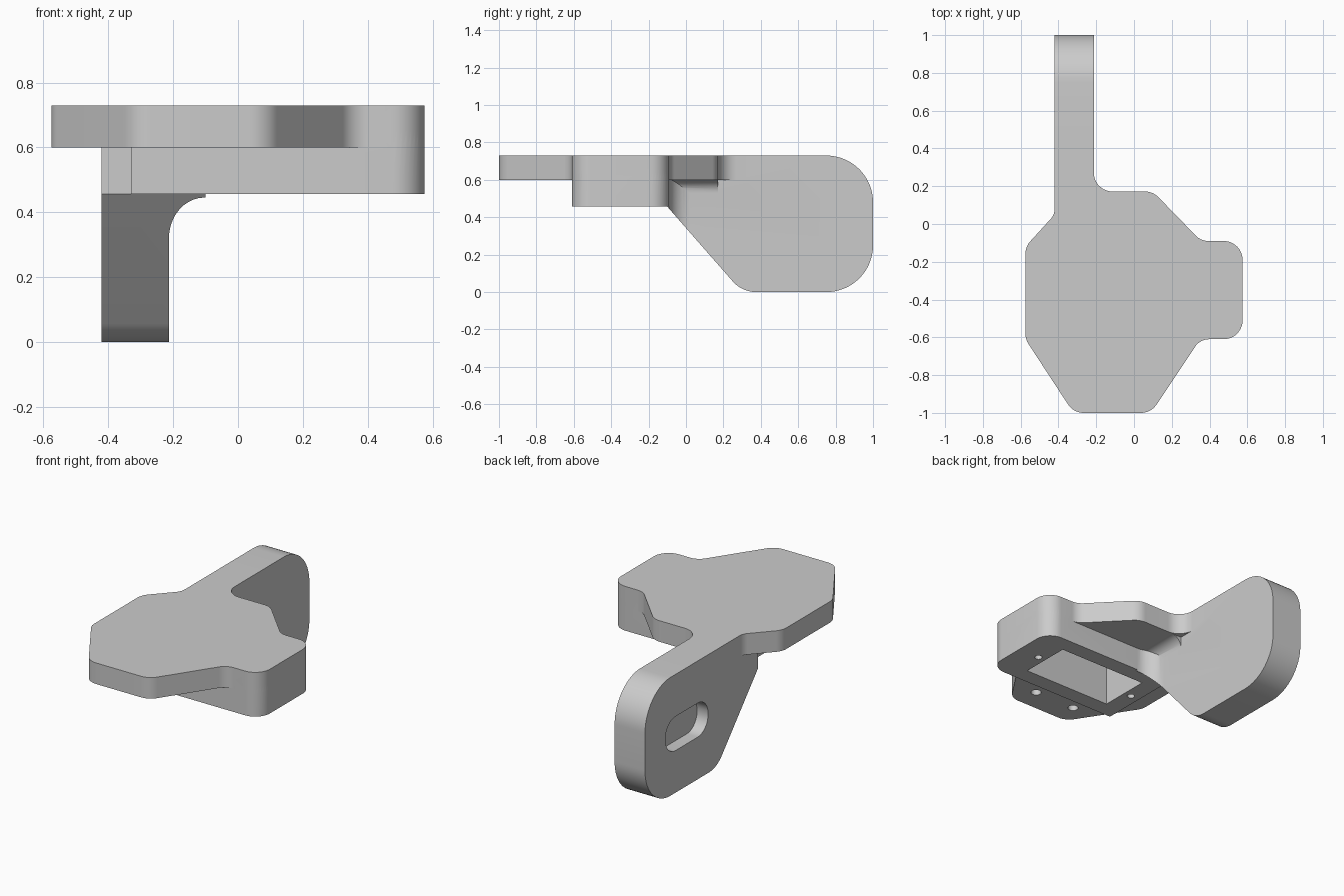
import bpy, bmesh, math
from mathutils import Vector

if "Cube" in bpy.data.objects:
    bpy.data.objects.remove(bpy.data.objects["Cube"])


def rounded(points, seg=10):
    """Polygon outline from (u, v, corner radius) entries."""
    out, n = [], len(points)
    for i, (u, v, r) in enumerate(points):
        p = Vector((u, v))
        if r == 0:
            out.append(p)
            continue
        a = (Vector(points[i - 1][:2]) - p).normalized()
        b = (Vector(points[(i + 1) % n][:2]) - p).normalized()
        half = a.angle(b) / 2
        c = p + (a + b).normalized() * (r / math.sin(half))
        d = r / math.tan(half)
        s, e = p + a * d - c, p + b * d - c
        total = s.angle(e)
        for k in range(seg + 1):
            t = k / seg
            out.append(c + (s * math.sin((1 - t) * total) + e * math.sin(t * total)) / math.sin(total))
    return out


def prism(name, outline, lo, hi, axis='Z'):
    """Extrude an outline: Z uses (x, y), X uses (y, z), Y uses (x, z)."""
    put = {'Z': lambda u, v, w: (u, v, w),
           'X': lambda u, v, w: (w, u, v),
           'Y': lambda u, v, w: (u, w, v)}[axis]
    bm = bmesh.new()
    f = bm.faces.new([bm.verts.new(put(p[0], p[1], lo)) for p in outline])
    ext = bmesh.ops.extrude_face_region(bm, geom=[f])['geom']
    move = Vector(put(0, 0, hi - lo))
    bmesh.ops.translate(bm, vec=move, verts=[g for g in ext if isinstance(g, bmesh.types.BMVert)])
    bmesh.ops.recalc_face_normals(bm, faces=bm.faces)
    me = bpy.data.meshes.new(name)
    bm.to_mesh(me)
    bm.free()
    ob = bpy.data.objects.new(name, me)
    bpy.context.collection.objects.link(ob)
    return ob


def combine(target, other, operation):
    m = target.modifiers.new(operation.title(), 'BOOLEAN')
    m.operation, m.solver, m.object = operation, 'EXACT', other
    bpy.context.view_layer.objects.active = target
    bpy.ops.object.modifier_apply(modifier=m.name)
    bpy.data.objects.remove(other)


def circle(x, y, r, n=32):
    return [(x + r * math.cos(2 * math.pi * i / n), y + r * math.sin(2 * math.pi * i / n)) for i in range(n)]


def rect(a, b, c, d):
    return [(a, c), (b, c), (b, d), (a, d)]


# Top plate with neck running into the arm
bracket = prism('bracket', rounded([
    (-.575, -.12, .1), (-.42, .05, .08), (-.42, .5, 0), (-.213, .5, 0),
    (-.213, .172, .1), (.10, .172, .1), (.355, -.09, .09), (.575, -.09, .1),
    (.575, -.61, .1), (.35, -.61, .09), (.09, -1, .1), (-.32, -1, .1),
    (-.575, -.61, .1)]), .6, .73)

# Motor housing below the plate
housing = prism('housing', rounded([
    (-.33, -.61, 0), (.575, -.61, .1), (.575, -.09, .1), (-.33, -.09, 0)]), .457, .66)

# Upright arm, profile in the side view
side = [(-.1, .457, 0), (.30, 0, .17), (1, 0, .25), (1, .73, .25), (-.1, .73, 0)]
arm = prism('arm', rounded(side, 16), -.42, -.213, 'X')

# Vertical fillet between housing and arm, trimmed by the arm's slope
corner = prism('corner_fillet', [(-.26, -.12)] + rounded([
    (-.1, -.12, 0), (-.1, -.09, 0), (-.213, -.09, .11), (-.213, .03, 0), (-.26, .03, 0)])[:-1], .3, .62)
slope = prism('slope', rounded(side), -.5, .2, 'X')
combine(corner, slope, 'INTERSECT')

# Small fillet under the plate along the arm
under = prism('under_fillet', [(-.25, .63)] + rounded([
    (-.25, .5, 0), (-.213, .5, 0), (-.213, .6, .07), (-.12, .6, 0), (-.12, .63, 0)]), -.095, .17, 'Y')

for part in (arm, housing, corner, under):
    combine(bracket, part, 'UNION')

# Motor pocket, shaft recess and screw holes, all open from below
cuts = [prism('pocket', rect(-.22, .38, -.51, -.19), .3, .7),
        prism('shaft_recess', circle(.24, -.35, .139), .65, .718)]
for x in (-.27, .43):
    cuts.append(prism('housing_screw', circle(x, -.35, .022, 16), .4, .6))
for x, y in ((.02, -.86), (-.26, -.86), (-.44, -.33)):
    cuts.append(prism('plate_screw', circle(x, y, .03, 16), .5, .715))

# Blind slot in the arm's outer face
cuts.append(prism('arm_slot', rounded([
    (.385, .26, .1), (.8, .26, .1), (.8, .47, .1), (.385, .47, .1)]), -.5, -.345, 'X'))
for cut in cuts:
    combine(bracket, cut, 'DIFFERENCE')

bpy.ops.object.select_all(action='DESELECT')
bracket.select_set(True)
bpy.context.view_layer.objects.active = bracket
bpy.ops.object.shade_smooth_by_angle(angle=math.radians(30))
